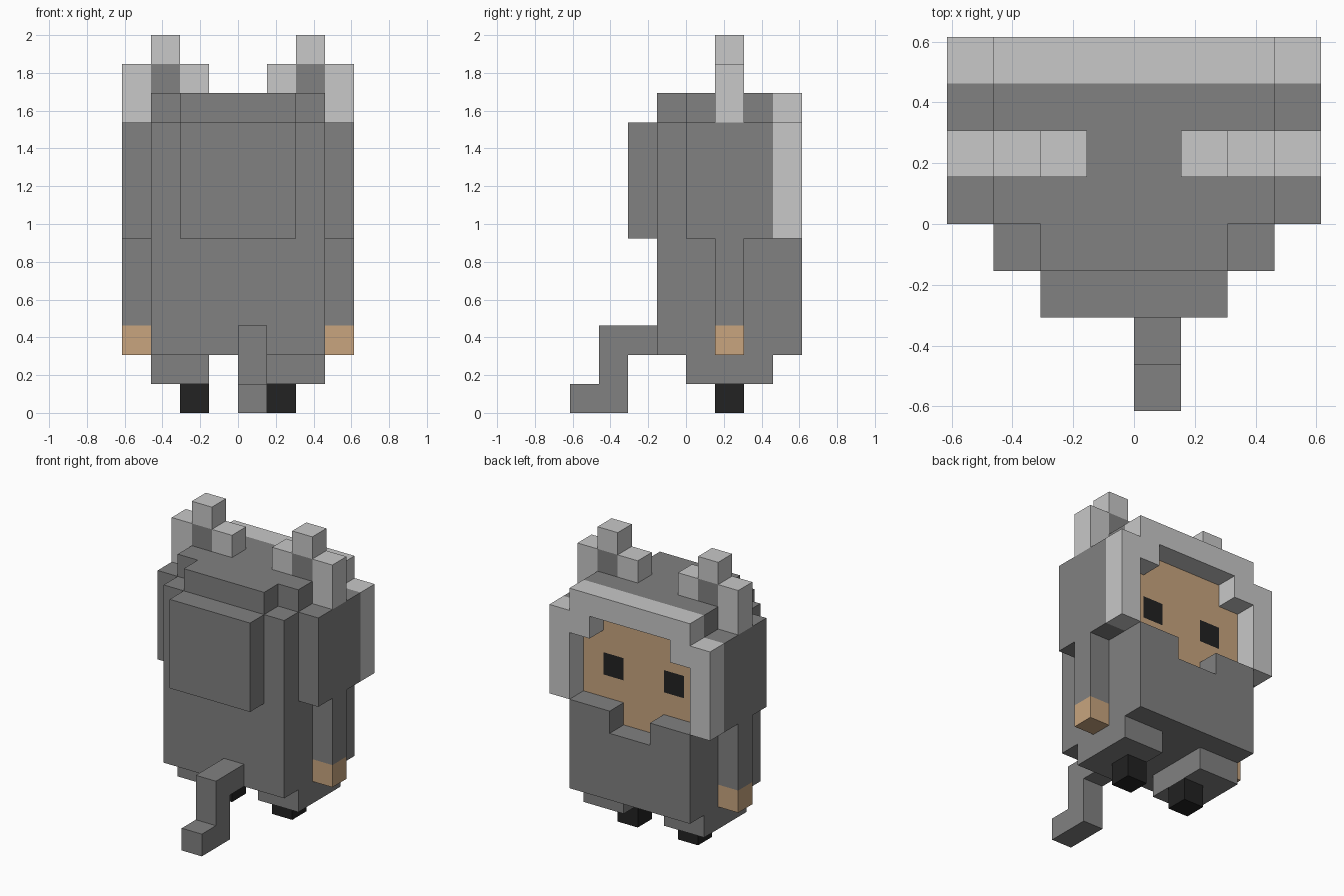
import bpy, bmesh
from mathutils import Vector

cube = bpy.data.objects.get("Cube")
if cube:
    bpy.data.objects.remove(cube, do_unlink=True)

UNIT = 2 / 13  # edge of one block


def make_material(name, r, g, b):
    mat = bpy.data.materials.new(name)
    mat.use_nodes = True
    mat.diffuse_color = (r, g, b, 1)
    mat.node_tree.nodes["Principled BSDF"].inputs["Base Color"].default_value = (r, g, b, 1)
    return mat


GREY = make_material("dark grey fur", 0.22, 0.22, 0.22)
LIGHT = make_material("light grey trim", 0.578, 0.578, 0.578)
TAN = make_material("tan skin", 0.578, 0.376, 0.212)
BLACK = make_material("black", 0.016, 0.016, 0.016)

cells = {}    # block position -> part name
colours = {}  # part name -> material


def fill(part, mat, x, y, z):
    """Fill a range of blocks; later parts replace earlier ones."""
    colours[part] = mat
    for i in range(*x):
        for j in range(*y):
            for k in range(*z):
                cells[i, j, k] = part


def fill_pair(part, mat, x, y, z):
    """Fill a range and its mirror image."""
    fill("left_" + part, mat, x, y, z)
    fill("right_" + part, mat, (-x[1], -x[0]), y, z)


# Body with a chin notch
fill("body", GREY, (-3, 3), (-1, 4), (2, 6))
for i in (-1, 0):
    del cells[i, 3, 5]

# Hood, stepped at its edges, with a bulge behind
fill("hood", GREY, (-4, 4), (0, 3), (6, 10))
fill("hood", GREY, (-3, 3), (0, 3), (10, 11))
fill("hood", GREY, (-3, 3), (-1, 0), (6, 10))
fill("hood", GREY, (-2, 2), (-1, 0), (10, 11))
fill("hood_bulge", GREY, (-2, 2), (-2, -1), (6, 10))

# Trim around the face opening
fill("hood_trim", LIGHT, (-3, 3), (3, 4), (10, 11))
for x in ((-4, -3), (3, 4)):
    fill("hood_trim", LIGHT, x, (3, 4), (6, 10))
for x in ((-3, -2), (2, 3)):
    fill("hood_trim", LIGHT, x, (3, 4), (9, 10))

# Recessed face and eyes
fill("face", TAN, (-3, 3), (2, 3), (6, 10))
fill("face", TAN, (-1, 1), (2, 3), (5, 6))
fill_pair("eye", BLACK, (1, 2), (2, 3), (7, 8))

# Ears
fill_pair("ear_rim", LIGHT, (3, 4), (1, 2), (10, 12))
fill_pair("ear_rim", LIGHT, (2, 3), (1, 2), (12, 13))
fill_pair("ear_rim", LIGHT, (1, 2), (1, 2), (11, 12))
fill_pair("ear_centre", GREY, (2, 3), (1, 2), (11, 12))

# Arms, hands, legs and feet
fill_pair("arm", GREY, (3, 4), (1, 2), (3, 6))
fill_pair("hand", TAN, (3, 4), (1, 2), (2, 3))
fill_pair("leg", GREY, (1, 3), (0, 3), (1, 2))
fill_pair("foot", BLACK, (1, 2), (1, 2), (0, 1))

# Bent tail
fill("tail", GREY, (0, 1), (-3, -1), (2, 3))
fill("tail", GREY, (0, 1), (-3, -2), (1, 2))
fill("tail", GREY, (0, 1), (-4, -2), (0, 1))


def build(part):
    """Make a part from the exposed sides of its blocks."""
    bm = bmesh.new()
    for cell in [c for c, name in cells.items() if name == part]:
        for axis in range(3):
            for side in (0, 1):
                beside = list(cell)
                beside[axis] += 2 * side - 1
                if tuple(beside) in cells:
                    continue
                corners = []
                for u, v in ((0, 0), (1, 0), (1, 1), (0, 1)):
                    p = Vector(cell)
                    p[axis] += side
                    p[(axis + 1) % 3] += u
                    p[(axis + 2) % 3] += v
                    corners.append(bm.verts.new(p * UNIT))
                bm.faces.new(corners if side else corners[::-1])
    bmesh.ops.remove_doubles(bm, verts=bm.verts, dist=0.001)
    bmesh.ops.dissolve_limit(bm, angle_limit=0.01, verts=bm.verts, edges=bm.edges)
    mesh = bpy.data.meshes.new(part)
    bm.to_mesh(mesh)
    bm.free()
    mesh.materials.append(colours[part])
    bpy.context.collection.objects.link(bpy.data.objects.new(part, mesh))


for part in colours:
    build(part)
